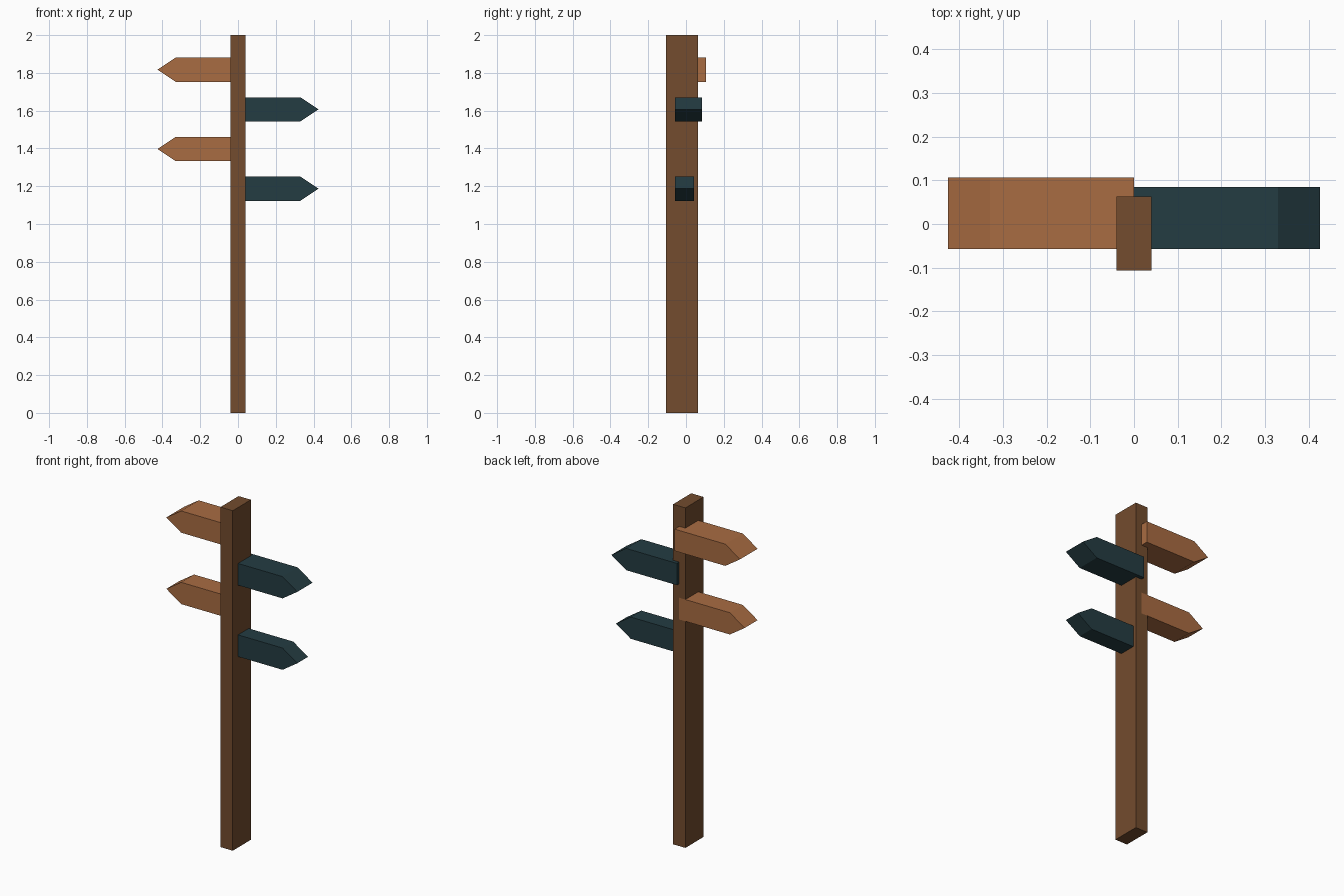
import bpy
import bmesh

if "Cube" in bpy.data.objects:
    bpy.data.objects.remove(bpy.data.objects["Cube"])


def material(name, rgb):
    """Flat colour from 0-255 sRGB, stored as linear."""
    lin = [((c / 255 + 0.055) / 1.055) ** 2.4 for c in rgb]
    mat = bpy.data.materials.new(name)
    mat.diffuse_color = (*lin, 1.0)
    mat.use_nodes = True
    mat.node_tree.nodes["Principled BSDF"].inputs["Base Color"].default_value = mat.diffuse_color
    return mat


def prism(name, profile, y0, y1, mat):
    """Extrude an (x, z) outline from y0 to y1."""
    bm = bmesh.new()
    face = bm.faces.new([bm.verts.new((x, y0, z)) for x, z in profile])
    ext = bmesh.ops.extrude_face_region(bm, geom=[face])
    verts = [g for g in ext["geom"] if isinstance(g, bmesh.types.BMVert)]
    bmesh.ops.translate(bm, verts=verts, vec=(0, y1 - y0, 0))
    bmesh.ops.recalc_face_normals(bm, faces=bm.faces)
    mesh = bpy.data.meshes.new(name)
    bm.to_mesh(mesh)
    bm.free()
    mesh.materials.append(mat)
    obj = bpy.data.objects.new(name, mesh)
    bpy.context.collection.objects.link(obj)
    return obj


dark_wood = material("dark_wood", (115, 76, 46))
light_wood = material("light_wood", (169, 108, 66))
dark_teal = material("dark_teal", (36, 60, 66))

# Post
prism("post", [(-0.04, 0), (0.04, 0), (0.04, 2), (-0.04, 2)], -0.106, 0.063, dark_wood)

# Arrow boards: alternate left and right, each lower one slightly thinner
for i, back in enumerate((0.106, 0.0845, 0.0632, 0.042)):
    side = -1 if i % 2 == 0 else 1
    z = 1.817 - 0.21 * i
    h = 0.064
    outline = [(0, z - h), (side * 0.33, z - h), (side * 0.426, z),
               (side * 0.33, z + h), (0, z + h)]
    prism(f"arrow_board_{i + 1}", outline, -0.057, back,
          light_wood if side < 0 else dark_teal)
